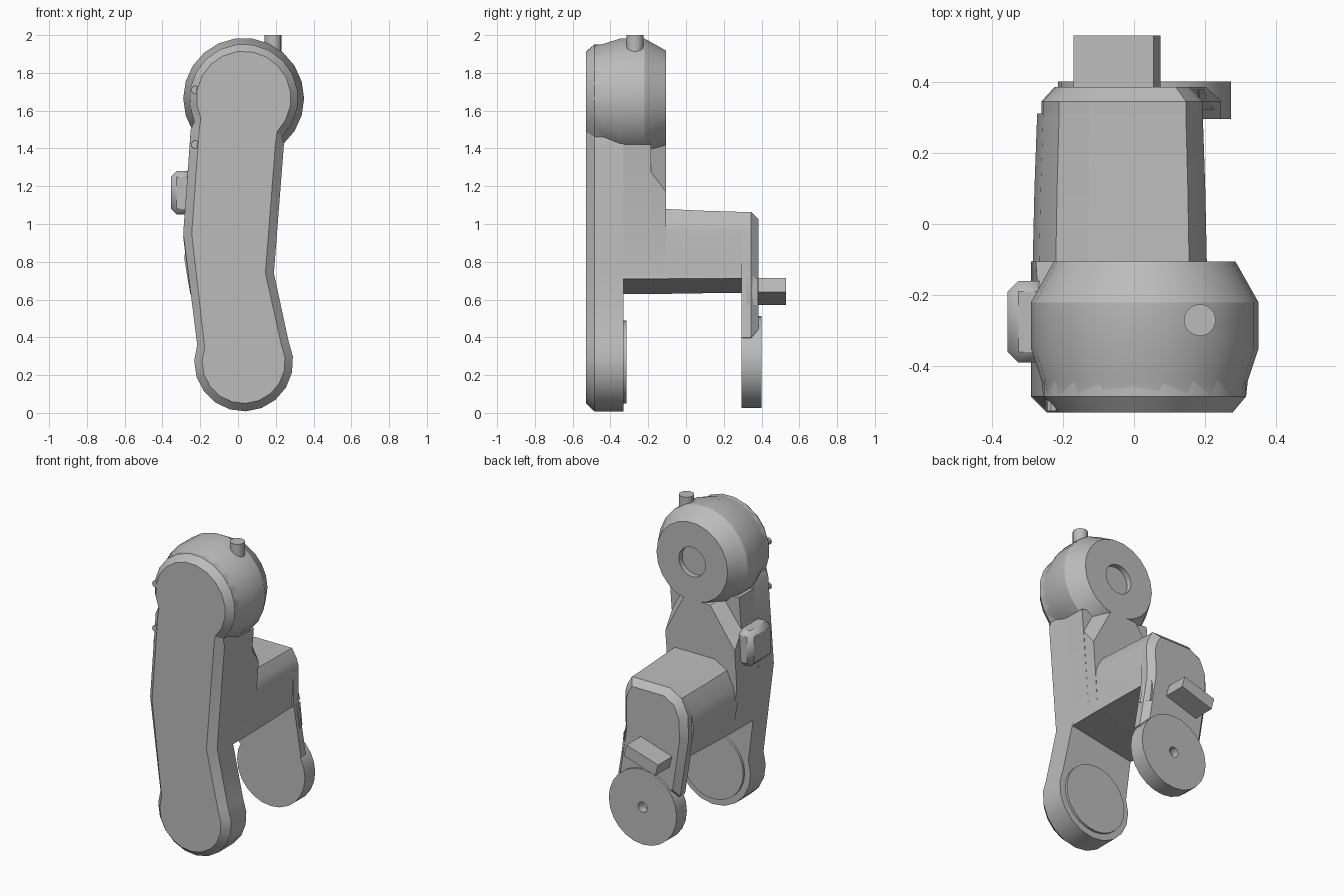
import bpy, bmesh, math

cube = bpy.data.objects.get("Cube")
if cube:
    bpy.data.objects.remove(cube, do_unlink=True)

grey = bpy.data.materials.new("plain grey")
grey.use_nodes = True
GREY = (0.5, 0.5, 0.5, 1)
grey.diffuse_color = GREY
grey.node_tree.nodes["Principled BSDF"].inputs["Base Color"].default_value = GREY

CX, TOP_Z, LOW_Z = 0.03, 1.665, 0.27   # joint axis x, shoulder and foot heights


def finish(obj, angle=28):
    obj.data.materials.clear()
    obj.data.materials.append(grey)
    bpy.ops.object.select_all(action='DESELECT')
    obj.select_set(True)
    bpy.context.view_layer.objects.active = obj
    bpy.ops.object.shade_smooth_by_angle(angle=math.radians(angle))


def loft(name, sections):
    """Join (y, [(x, z), ...]) sections into a capped solid."""
    bm = bmesh.new()
    rings = [[bm.verts.new((x, y, z)) for x, z in pts] for y, pts in sections]
    for a, b in zip(rings, rings[1:]):
        for i in range(len(a)):
            j = (i + 1) % len(a)
            bm.faces.new((a[i], a[j], b[j], b[i]))
    bm.faces.new(rings[0])
    bm.faces.new(rings[-1])
    bmesh.ops.recalc_face_normals(bm, faces=bm.faces)
    mesh = bpy.data.meshes.new(name)
    bm.to_mesh(mesh)
    bm.free()
    obj = bpy.data.objects.new(name, mesh)
    bpy.context.collection.objects.link(obj)
    finish(obj)
    return obj


def arc(r, z, start, end, n):
    angles = [math.radians(start + (end - start) * i / n) for i in range(n + 1)]
    return [(CX + r * math.cos(a), z + r * math.sin(a)) for a in angles]


def turned(name, z, profile, n=20, x=CX):
    """Disc-like solid around a y axis from (radius, y) pairs."""
    step = 2 * math.pi / n
    loft(name, [(y, [(x + r * math.cos(i * step), z + r * math.sin(i * step))
                     for i in range(n)]) for r, y in profile])


def scaled(pts, sx, sz, cx=-0.03, cz=0.75):
    return [(cx + (x - cx) * sx, cz + (z - cz) * sz) for x, z in pts]


# Long front arm with a chamfered face
def arm_outline(r_top, r_low, inset):
    return (arc(r_top, TOP_Z, -45, 205, 14)
            + [(-0.25 + inset, 1.5), (-0.29 + inset, 0.95)]
            + arc(r_low, LOW_Z, 160, 385, 12)
            + [(0.19 - inset, 0.74), (0.243 - inset, 1.42)])


full = arm_outline(0.288, 0.262, 0)
loft("front_arm", [(-0.53, arm_outline(0.25, 0.22, 0.045)),
                   (-0.485, full), (-0.33, full)])

# Thick middle of the arm, with a neck narrowing toward the shoulder
base = [(-0.29, 0.93), (-0.253, 0.63), (0.195, 0.71), (0.19, 0.74)]
loft("arm_body", [(-0.34, base + [(0.243, 1.42), (-0.252, 1.48)]),
                  (-0.185, base + [(0.243, 1.42), (-0.252, 1.48)])])
loft("arm_neck", [
    (-0.19, base + [(0.23, 1.28), (0.14, 1.45), (-0.14, 1.45), (-0.27, 1.28)]),
    (-0.105, base + [(0.222, 1.17), (0.09, 1.42), (-0.1, 1.42), (-0.276, 1.17)])])

# Round shoulder with a shallow socket at the back
turned("shoulder", TOP_Z, [(0.285, -0.485), (0.29, -0.44), (0.32, -0.35),
                           (0.32, -0.22), (0.255, -0.105), (0.095, -0.105),
                           (0.095, -0.14)], 22)

# Bridge to the rear leg
crown = [(0.205, 0.97), (0.19, 1.02), (0.155, 1.08), (-0.13, 1.08),
         (-0.22, 1.03), (-0.267, 0.93)]
span = crown + [(-0.285, 0.82), (-0.253, 0.63), (0.195, 0.71), (0.19, 0.74)]
loft("bridge", [(-0.12, span), (0.1, scaled(span, 0.98, 0.97)),
                (0.31, scaled(span, 0.95, 0.95))])

# Rear leg plate with a chamfered outer face
leg = scaled(crown, 0.95, 0.95) + [(-0.26, 0.76), (-0.2, 0.38), (0.03, 0.3),
                                   (0.245, 0.4), (0.19, 0.74)]
loft("rear_leg", [(0.295, leg), (0.345, leg), (0.385, scaled(leg, 0.84, 0.87))])

# Feet
turned("rear_foot", LOW_Z, [(0.243, 0.295), (0.243, 0.4), (0.033, 0.4),
                            (0.033, 0.35)], 24)
turned("front_foot_pad", LOW_Z, [(0.22, -0.34), (0.22, -0.315)], 24)

# Tilted block and small wedge on the rear leg
block = [(0.075, 0.64), (0.055, 0.715), (-0.17, 0.645), (-0.15, 0.57)]
loft("rear_block", [(0.33, block), (0.53, block)])
loft("rear_wedge", [(0.32, [(0.17, 0.57), (0.225, 0.57), (0.19, 0.74)]),
                    (0.38, [(0.17, 0.57), (0.195, 0.57), (0.18, 0.71)])])

# Chamfered button box on the side of the arm
bpy.ops.mesh.primitive_cube_add(size=1, location=(-0.295, -0.275, 1.165))
box = bpy.context.object
box.name = "side_box"
box.scale = (0.12, 0.23, 0.23)
bpy.ops.object.transform_apply(location=False, rotation=False, scale=True)
bevel = box.modifiers.new("chamfer", 'BEVEL')
bevel.width = 0.03
bevel.segments = 1
finish(box)

# Top pin and small front studs
bpy.ops.mesh.primitive_cylinder_add(vertices=16, radius=0.045, depth=0.2,
                                    location=(0.185, -0.27, 1.9))
bpy.context.object.name = "top_pin"
finish(bpy.context.object)
for label, z in (("upper", 1.71), ("lower", 1.42)):
    turned(label + "_stud", z, [(0.022, -0.525), (0.022, -0.46)], 10, -0.226)
